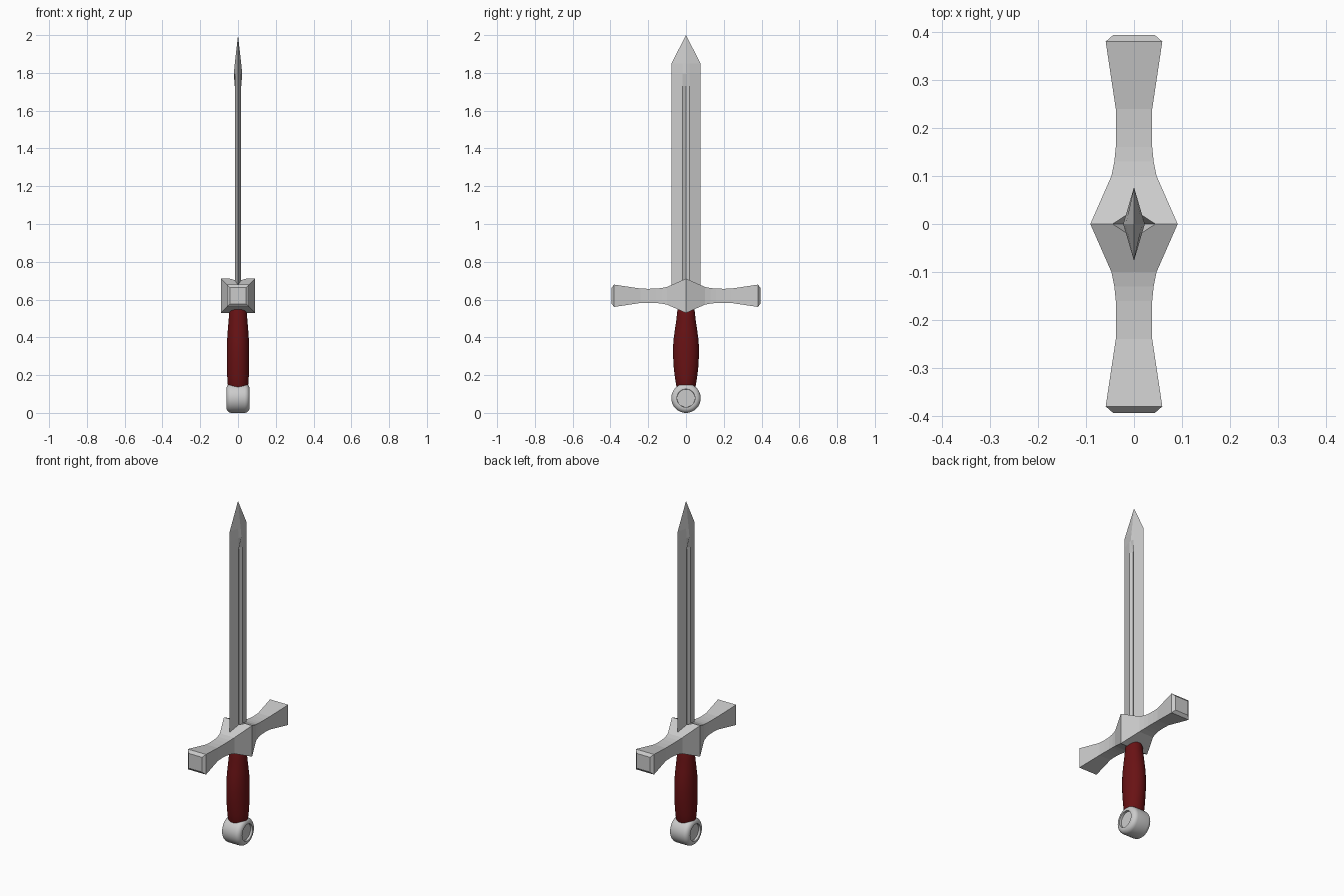
import bpy, bmesh
from math import cos, sin, pi

if "Cube" in bpy.data.objects:
    bpy.data.objects.remove(bpy.data.objects["Cube"])


def loft(name, rings):
    """Skin a list of equal-length vertex rings and cap both ends."""
    bm = bmesh.new()
    vs = [[bm.verts.new(p) for p in r] for r in rings]
    n = len(rings[0])
    for a, b in zip(vs, vs[1:]):
        for i in range(n):
            j = (i + 1) % n
            bm.faces.new((a[i], a[j], b[j], b[i]))
    bm.faces.new(vs[0][::-1])
    bm.faces.new(vs[-1])
    bmesh.ops.remove_doubles(bm, verts=bm.verts[:], dist=0.0002)
    bmesh.ops.recalc_face_normals(bm, faces=bm.faces[:])
    me = bpy.data.meshes.new(name)
    bm.to_mesh(me)
    bm.free()
    ob = bpy.data.objects.new(name, me)
    bpy.context.collection.objects.link(ob)
    return ob


def activate(ob):
    bpy.ops.object.select_all(action='DESELECT')
    ob.select_set(True)
    bpy.context.view_layer.objects.active = ob


def smooth(ob, angle=0.6):
    activate(ob)
    bpy.ops.object.shade_smooth_by_angle(angle=angle)


# Blade: diamond section with a fuller that closes in a point below the tip
def blade_ring(z, c, g, w, e):
    return [(c, 0, z), (g, w, z), (0, e, z), (-g, w, z),
            (-c, 0, z), (-g, -w, z), (0, -e, z), (g, -w, z)]


loft("blade", [blade_ring(*s) for s in (
    (0.60, 0.008, 0.0172, 0.018, 0.077),
    (1.73, 0.008, 0.0172, 0.018, 0.077),
    (1.795, 0.0225, 0.0172, 0.018, 0.077),
    (1.85, 0.0168, 0.0129, 0.018, 0.077),
    (2.00, 0, 0, 0, 0))])

# Crossguard: square sections along y, mirrored about the centre
half = [(0, 0.091), (0.10, 0.047), (0.13, 0.041), (0.16, 0.038), (0.20, 0.037),
        (0.24, 0.038), (0.38, 0.059), (0.394, 0.043)]
sections = [(-y, s) for y, s in half[:0:-1]] + half
guard = loft("crossguard", [
    [(a * s, y, 0.62 + b * s) for a, b in ((-1, -1), (1, -1), (1, 1), (-1, 1))]
    for y, s in sections])

# Diamond pit in the guard where the blade enters
pit = loft("pit_cutter", [
    [(0.045 * k, 0, z), (0, 0.036 * k, z), (-0.045 * k, 0, z), (0, -0.036 * k, z)]
    for k, z in ((0, 0.64), (2.2, 0.7975))])
pit.hide_render = True
mod = guard.modifiers.new("pit", 'BOOLEAN')
mod.operation = 'DIFFERENCE'
mod.object = pit
activate(guard)
bpy.ops.object.modifier_apply(modifier=mod.name)
bpy.data.objects.remove(pit)

# Grip: swelling oval section
N = 32
grip = loft("grip", [
    [(rx * cos(2 * pi * i / N), ry * sin(2 * pi * i / N), z) for i in range(N)]
    for z, rx, ry in ((0.12, 0.046, 0.044), (0.145, 0.054, 0.052), (0.19, 0.057, 0.059),
                      (0.25, 0.059, 0.066), (0.32, 0.059, 0.069), (0.38, 0.058, 0.067),
                      (0.44, 0.054, 0.059), (0.50, 0.049, 0.050), (0.535, 0.046, 0.047),
                      (0.56, 0.039, 0.041))])
smooth(grip, 0.9)
red = bpy.data.materials.new("dark_red")
red.diffuse_color = (0.14, 0.006, 0.007, 1)
red.use_nodes = True
red.node_tree.nodes["Principled BSDF"].inputs["Base Color"].default_value = red.diffuse_color
grip.data.materials.append(red)

# Pommel: rounded disc along x with a shallow recess on each face
prof = [(0.048, 0.04), (0.048, 0.047), (0.061, 0.048)]
prof += [(0.035 + 0.026 * cos(t * pi / 10), 0.052 + 0.026 * sin(t * pi / 10))
         for t in range(6)]
prof = prof + [(-x, r) for x, r in prof[::-1]]
M = 40
pommel = loft("pommel", [
    [(x, r * cos(2 * pi * i / M), 0.078 + r * sin(2 * pi * i / M)) for i in range(M)]
    for x, r in prof])
smooth(pommel)
